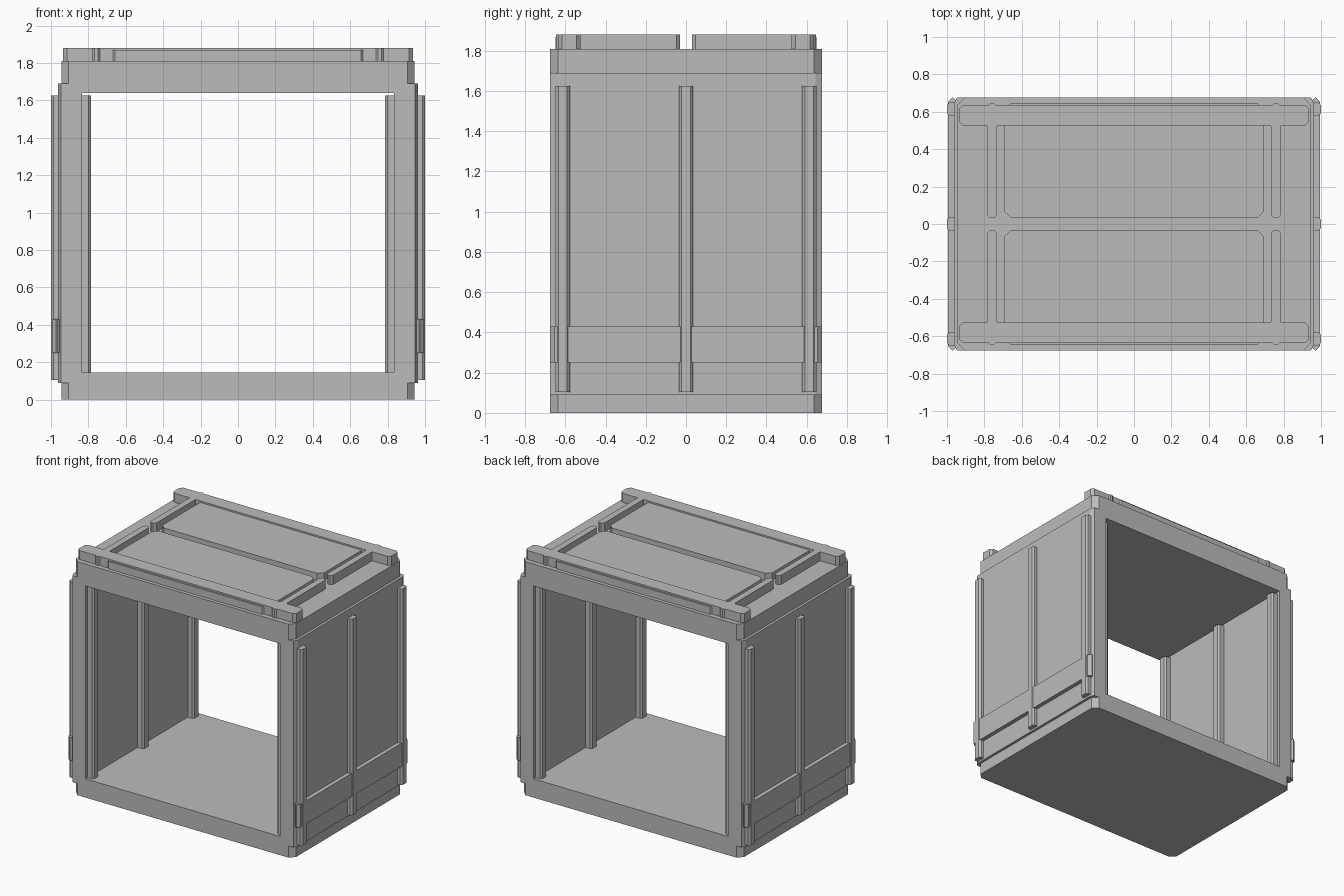
import bpy
import bmesh

if "Cube" in bpy.data.objects:
    bpy.data.objects.remove(bpy.data.objects["Cube"], do_unlink=True)

grey = bpy.data.materials.new("plain_grey")
grey.use_nodes = True
grey.diffuse_color = (0.5, 0.5, 0.5, 1)
grey.node_tree.nodes["Principled BSDF"].inputs["Base Color"].default_value = grey.diffuse_color


def block(name, x, y, z, cut_x=0.0, cut_y=None):
    """Upright block from (low, high) ranges, with chamfered vertical corners."""
    cut_y = cut_x if cut_y is None else cut_y
    (x0, x1), (y0, y1) = sorted(x), sorted(y)
    if cut_x:
        plan = [(x0 + cut_x, y0), (x1 - cut_x, y0), (x1, y0 + cut_y), (x1, y1 - cut_y),
                (x1 - cut_x, y1), (x0 + cut_x, y1), (x0, y1 - cut_y), (x0, y0 + cut_y)]
    else:
        plan = [(x0, y0), (x1, y0), (x1, y1), (x0, y1)]
    bm = bmesh.new()
    base = bm.faces.new([bm.verts.new((px, py, z[0])) for px, py in plan])
    top = bmesh.ops.extrude_face_region(bm, geom=[base])["geom"]
    lifted = [v for v in top if isinstance(v, bmesh.types.BMVert)]
    bmesh.ops.translate(bm, verts=lifted, vec=(0, 0, z[1] - z[0]))
    bmesh.ops.recalc_face_normals(bm, faces=bm.faces)
    mesh = bpy.data.meshes.new(name)
    bm.to_mesh(mesh)
    bm.free()
    mesh.materials.append(grey)
    obj = bpy.data.objects.new(name, mesh)
    bpy.context.collection.objects.link(obj)
    return obj


depth = (-0.675, 0.675)

# Main shell: base, open body and roof slab
block("base_slab", (-0.943, 0.943), depth, (0, 0.09), 0.038)
body = block("body_shell", (-0.963, 0.963), depth, (0.09, 1.69), 0.016, 0.032)
block("roof_slab", (-0.943, 0.943), depth, (1.69, 1.81), 0.038)

# Opening through the body from front to back
cutter = block("opening_cutter", (-0.835, 0.835), (-1, 1), (0.145, 1.64))
cutter.hide_render = True
opening = body.modifiers.new("opening", "BOOLEAN")
opening.operation = "DIFFERENCE"
opening.solver = "EXACT"
opening.object = cutter
bpy.context.view_layer.objects.active = body
bpy.ops.object.modifier_apply(modifier=opening.name)
bpy.data.objects.remove(cutter, do_unlink=True)

for s, side in ((1, "left"), (-1, "right")):
    # Posts that show on both faces of the side wall
    for y, place in ((-0.613, "front"), (0, "middle"), (0.613, "back")):
        block(f"{side}_{place}_post", (s * 0.785, s), (y - 0.036, y + 0.036),
              (0.105, 1.625), 0.014)
    # Low band along the side wall
    block(f"{side}_band", (s * 0.945, s * 0.995), depth, (0.25, 0.43), 0.022)

# Roof fittings, mirrored front and back
for s, end in ((-1, "front"), (1, "back")):
    block(f"{end}_roof_rail", (-0.935, 0.935), (s * 0.525, s * 0.637), (1.81, 1.88), 0.02)
    block(f"{end}_roof_panel", (-0.693, 0.693), (s * 0.031, s * 0.648), (1.81, 1.868), 0.035)
    for t, side in ((1, "left"), (-1, "right")):
        block(f"{end}_{side}_cross_rail", (t * 0.733, t * 0.783), (s * 0.031, s * 0.647),
              (1.81, 1.88), 0.016)
